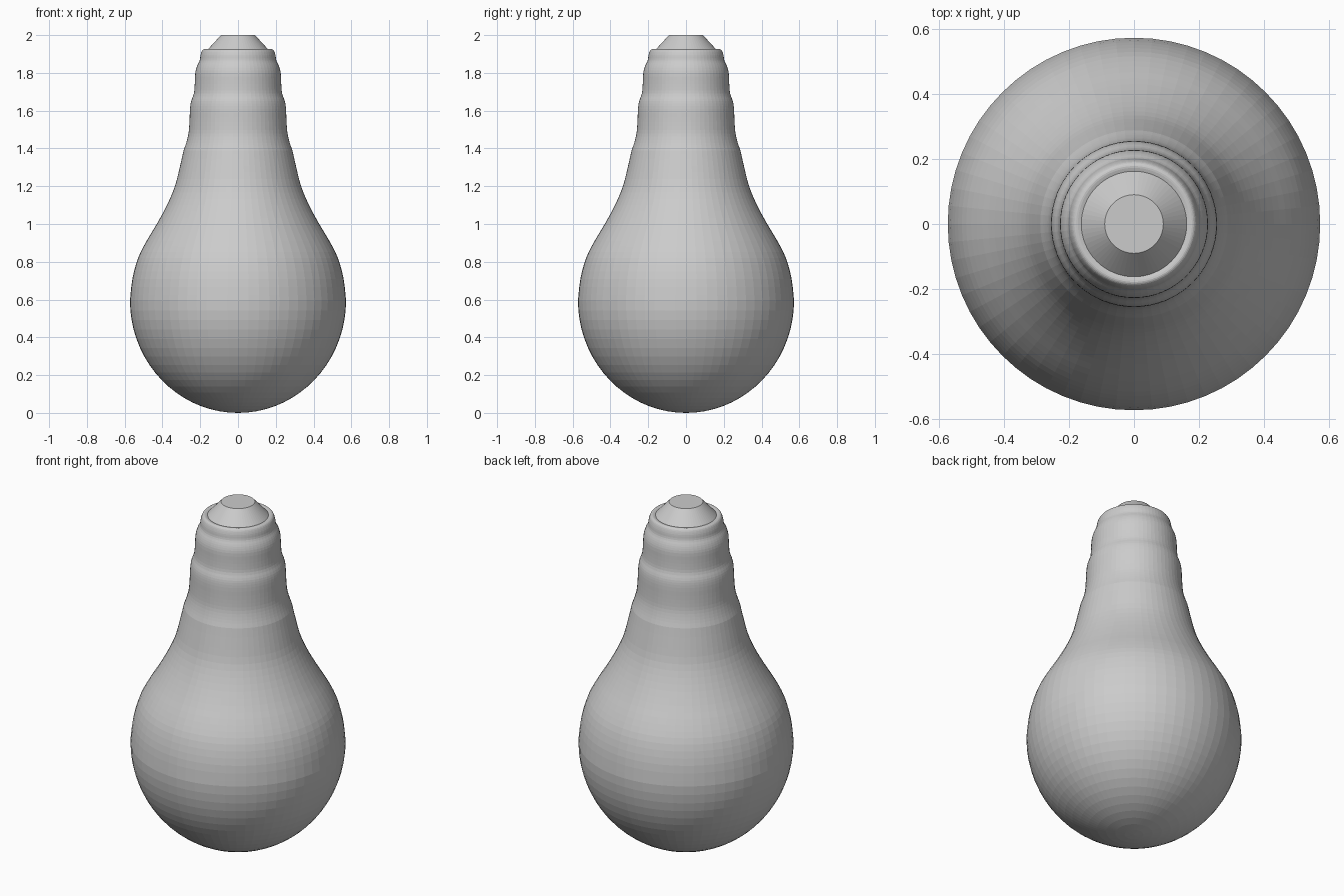
import bpy, bmesh, math

if "Cube" in bpy.data.objects:
    bpy.data.objects.remove(bpy.data.objects["Cube"])

SIDES = 64


def lathe(name, profile):
    """Spin an (r, z) profile about z; r = 0 points become poles, open ends stay open."""
    bm = bmesh.new()
    rings = []
    for r, z in profile:
        if r < 1e-5:
            rings.append([bm.verts.new((0, 0, z))] * SIDES)
        else:
            rings.append([bm.verts.new((r * math.cos(2 * math.pi * i / SIDES),
                                        r * math.sin(2 * math.pi * i / SIDES), z))
                          for i in range(SIDES)])
    for a, b in zip(rings, rings[1:]):
        for i in range(SIDES):
            j = (i + 1) % SIDES
            bm.faces.new(list(dict.fromkeys((a[i], a[j], b[j], b[i]))))
    bmesh.ops.recalc_face_normals(bm, faces=bm.faces)
    mesh = bpy.data.meshes.new(name)
    bm.to_mesh(mesh)
    bm.free()
    obj = bpy.data.objects.new(name, mesh)
    bpy.context.collection.objects.link(obj)
    return obj


def smooth_path(pts, steps):
    """Catmull-Rom curve through the points."""
    p = [pts[0]] + pts + [pts[-1]]
    out = []
    for a, b, c, d in zip(p, p[1:], p[2:], p[3:]):
        for s in range(steps):
            t = s / steps
            out.append(tuple(0.5 * (2 * b[k] + (c[k] - a[k]) * t
                                    + (2 * a[k] - 5 * b[k] + 4 * c[k] - d[k]) * t * t
                                    + (3 * b[k] - a[k] - 3 * c[k] + d[k]) * t ** 3)
                             for k in range(2)))
    return out + [pts[-1]]


# Glass bulb: round lower half, then a flowing shoulder into the neck
R, CZ = 0.572, 0.595
bowl = [(R * math.sin(a), CZ - CZ * math.cos(a))
        for a in (math.pi / 2 * i / 18 for i in range(18))]
shoulder = smooth_path([(0.572, 0.595), (0.559, 0.71), (0.529, 0.82), (0.484, 0.91),
                        (0.43, 1.0), (0.376, 1.1), (0.334, 1.2), (0.306, 1.31),
                        (0.288, 1.39)], 3)
lathe("glass_bulb", bowl + shoulder)

# Screw base: three soft steps and a rounded rim turned inward
lathe("screw_base", smooth_path([
    (0.288, 1.39), (0.274, 1.43), (0.262, 1.48), (0.257, 1.54), (0.254, 1.61),
    (0.248, 1.65), (0.234, 1.69), (0.229, 1.74), (0.226, 1.80), (0.217, 1.835),
    (0.203, 1.865), (0.198, 1.895), (0.190, 1.918), (0.178, 1.926), (0.162, 1.922)], 3))

# Contact tip: cone with a flat end
lathe("contact_tip", [(0.162, 1.922), (0.09, 2.0), (0.0, 2.0)])
